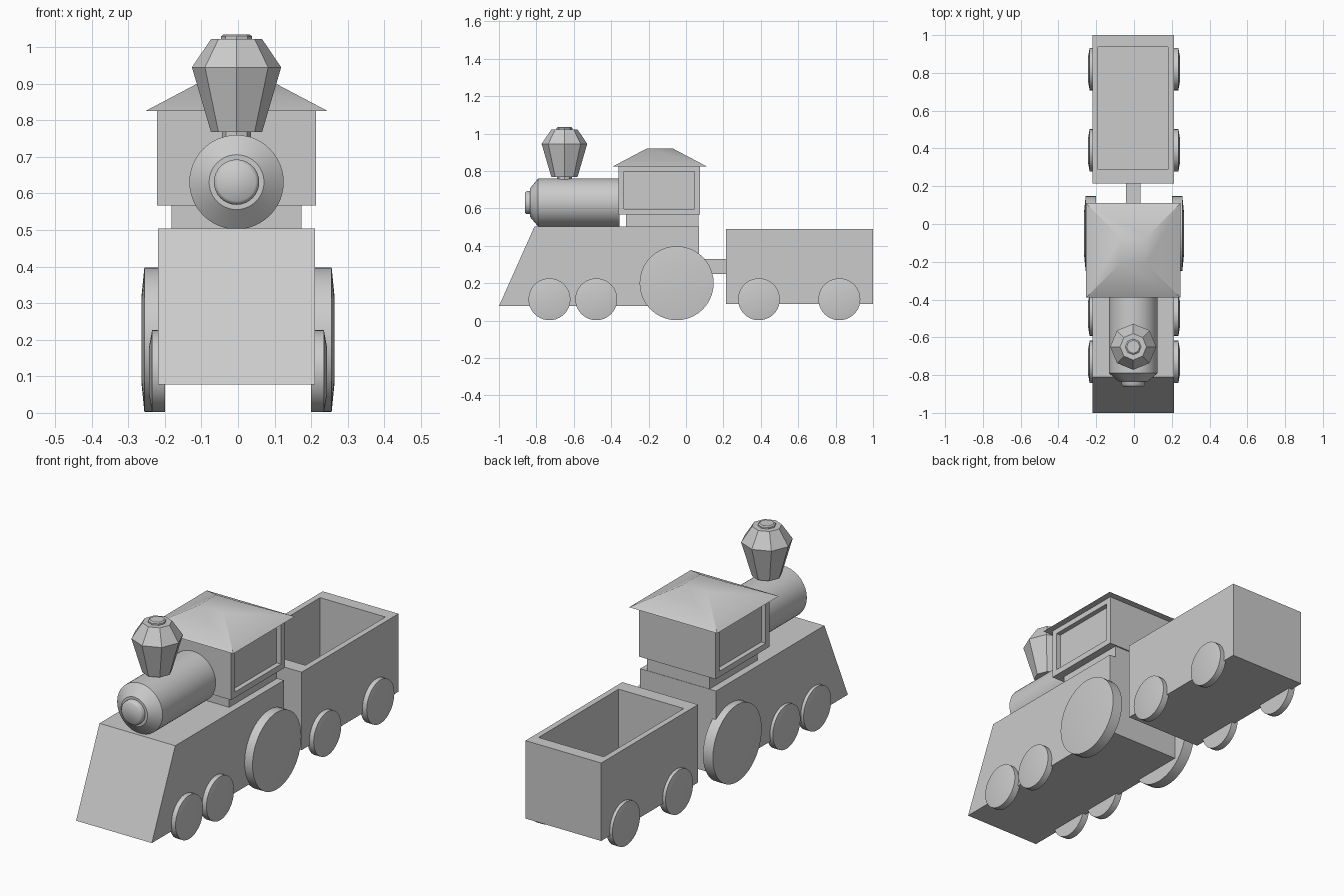
import bpy
import bmesh
import math
from mathutils import Matrix, Vector

cube = bpy.data.objects.get("Cube")
if cube:
    bpy.data.objects.remove(cube, do_unlink=True)

CX = -0.004  # centre line of the train

grey = bpy.data.materials.new("plain grey")
grey.use_nodes = True
grey.diffuse_color = (0.6, 0.6, 0.6, 1)
grey.node_tree.nodes["Principled BSDF"].inputs["Base Color"].default_value = (0.6, 0.6, 0.6, 1)


def finish(name, bm, smooth=None):
    """Turn a bmesh into a named object, optionally smooth shaded."""
    bmesh.ops.recalc_face_normals(bm, faces=bm.faces)
    mesh = bpy.data.meshes.new(name)
    bm.to_mesh(mesh)
    bm.free()
    mesh.materials.append(grey)
    obj = bpy.data.objects.new(name, mesh)
    bpy.context.collection.objects.link(obj)
    if smooth:
        bpy.ops.object.select_all(action='DESELECT')
        obj.select_set(True)
        bpy.context.view_layer.objects.active = obj
        bpy.ops.object.shade_smooth_by_angle(angle=math.radians(smooth))
    return obj


def box_mesh(half_width, y, z):
    bm = bmesh.new()
    size = (2 * half_width, y[1] - y[0], z[1] - z[0])
    centre = Vector((CX, (y[0] + y[1]) / 2, (z[0] + z[1]) / 2))
    bmesh.ops.create_cube(bm, size=1, matrix=Matrix.Translation(centre) @ Matrix.Diagonal((*size, 1)))
    return bm


def lathe(name, profile, sides, matrix, smooth=None):
    """Revolve (radius, height) points around local z, closing both ends."""
    bm = bmesh.new()
    rings = []
    for r, h in profile:
        angles = [2 * math.pi * i / sides for i in range(sides)]
        rings.append([bm.verts.new((r * math.cos(a), r * math.sin(a), h)) for a in angles])
    for low, high in zip(rings, rings[1:]):
        for i in range(sides):
            j = (i + 1) % sides
            bm.faces.new((low[i], low[j], high[j], high[i]))
    bm.faces.new(rings[0])
    bm.faces.new(rings[-1])
    bm.transform(matrix)
    return finish(name, bm, smooth)


def face_towards(bm, direction):
    bm.normal_update()
    return max(bm.faces, key=lambda f: f.normal.dot(Vector(direction)))


def recess(bm, face, border, depth):
    """Inset a face, then push it in to make a straight-walled pocket."""
    inward = -face.normal.copy()
    bmesh.ops.inset_region(bm, faces=[face], thickness=border)
    new = bmesh.ops.extrude_discrete_faces(bm, faces=[face])["faces"][0]
    bmesh.ops.translate(bm, verts=new.verts, vec=inward * depth)


# Engine body with a sloping front
bm = box_mesh(0.215, (-1.0, 0.07), (0.077, 0.504))
for v in bm.verts:
    if v.co.y < -0.5 and v.co.z > 0.3:
        v.co.y = -0.81
finish("engine_body", bm)

# Cab with recessed side windows
finish("cab_base", box_mesh(0.178, (-0.32, 0.068), (0.5, 0.57)))
bm = box_mesh(0.217, (-0.36, 0.075), (0.567, 0.828))
for side in (-1, 1):
    recess(bm, face_towards(bm, (side, 0, 0)), 0.042, 0.025)
finish("cab", bm)

# Hipped roof with a small flat top
bm = box_mesh(0.25, (-0.39, 0.11), (0.825, 0.92))
for v in bm.verts:
    if v.co.z > 0.9:
        v.co.x = CX + (v.co.x - CX) * 0.28
        v.co.y = -0.14 + (v.co.y + 0.14) * 0.28
finish("roof", bm, 35)

# Boiler and nose cap, revolved along the train
forward = Matrix.Translation((CX, 0, 0.631)) @ Matrix.Rotation(math.pi / 2, 4, 'X')
lathe("boiler", [(0.129, 0.355), (0.129, 0.79), (0.075, 0.835)], 48, forward, 30)
lathe("nose_cap", [(0.062, 0.825), (0.062, 0.852), (0.052, 0.862)], 32, forward, 50)

# Eight-sided chimney
upright = Matrix.Translation((CX, -0.65, 0))
lathe("chimney_neck", [(0.04, 0.72), (0.04, 0.775)], 8, upright)
lathe("chimney", [(0.07, 0.768), (0.122, 0.945), (0.07, 1.022)], 8, upright)
lathe("chimney_cap", [(0.042, 1.015), (0.042, 1.03), (0.035, 1.035)], 8, upright)

# Tender, an open box, and its coupling
bm = box_mesh(0.215, (0.215, 1.0), (0.09, 0.49))
top = face_towards(bm, (0, 0, 1))
recess(bm, top, 0.042, 0.36)
# Thicken the end walls
for v in bm.verts:
    if abs(v.co.x - CX) < 0.2:
        v.co.y += 0.043 if v.co.y < 0.6 else -0.034
finish("tender", bm)
finish("coupling", box_mesh(0.038, (0.06, 0.22), (0.25, 0.33)))

# Wheels in mirrored pairs: name, y, radius, outer x
wheels = [
    ("engine_front_wheel", -0.73, 0.112, 0.243),
    ("engine_middle_wheel", -0.48, 0.112, 0.243),
    ("engine_drive_wheel", -0.05, 0.198, 0.264),
    ("tender_front_wheel", 0.39, 0.112, 0.243),
    ("tender_rear_wheel", 0.82, 0.112, 0.243),
]
for name, y, r, outer in wheels:
    for side, label in ((1, "left"), (-1, "right")):
        m = Matrix.Translation((0, y, r + 0.002)) @ Matrix.Rotation(side * math.pi / 2, 4, 'Y')
        rim = [(r, 0.2), (r, outer - 0.008), (r * 0.6, outer)]
        lathe(f"{label}_{name}", rim, 40, m, 30)
